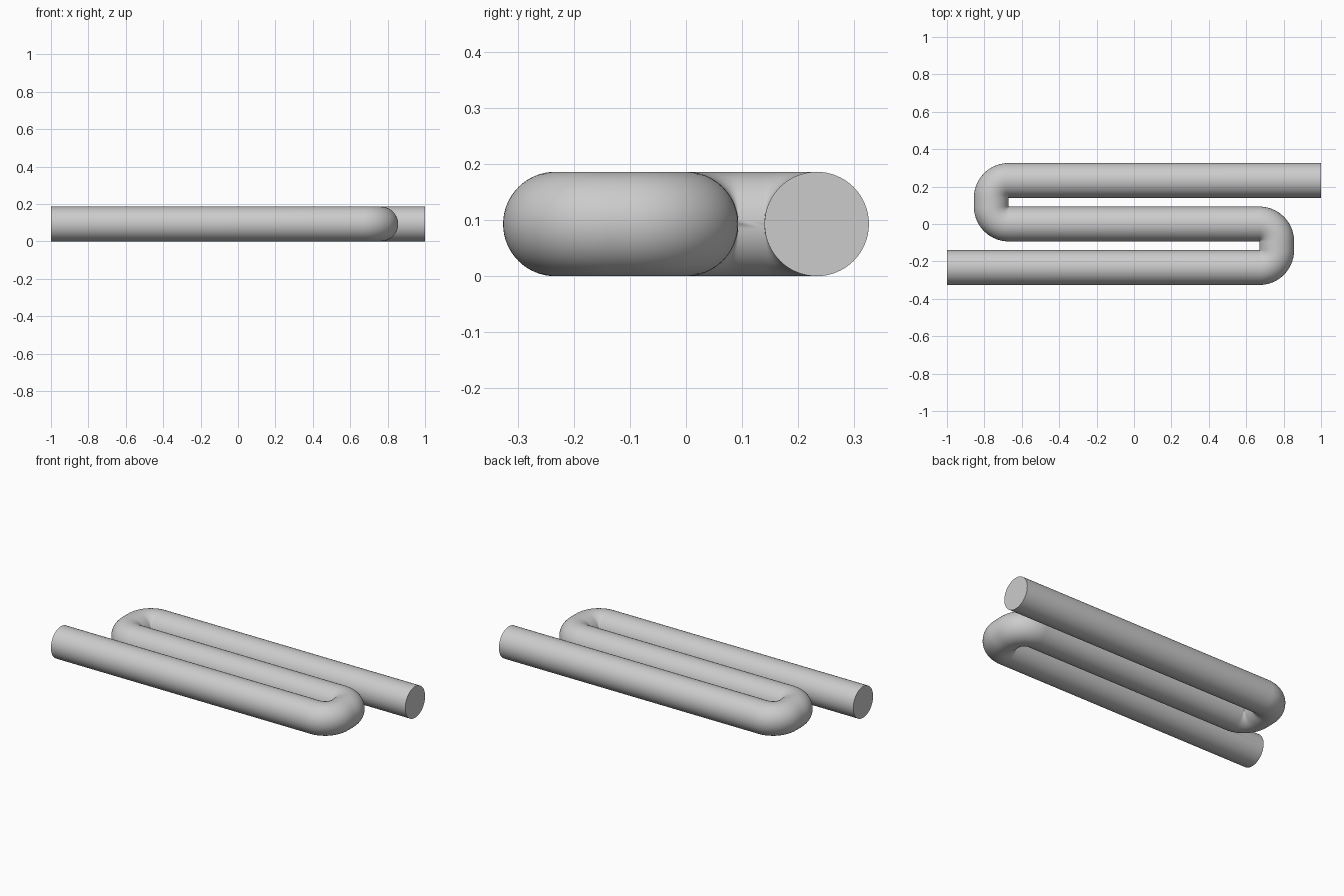
import bpy, bmesh
from math import sin, cos, pi, radians
from mathutils import Vector

if "Cube" in bpy.data.objects:
    bpy.data.objects.remove(bpy.data.objects["Cube"])

RADIUS = 0.093      # tube radius, also the bend radius
PITCH = 0.233       # spacing of the three runs
BEND_X = 0.67       # where the straight runs start to bend
SIDES = 64
STEPS = 20

grey = bpy.data.materials.new("light_grey")
grey.use_nodes = True
colour = (0.6, 0.6, 0.6, 1)
grey.diffuse_color = colour
grey.node_tree.nodes["Principled BSDF"].inputs["Base Color"].default_value = colour


def bend(cx, cy, start, sweep):
    """Quarter bend as (centre, travel direction angle) stations."""
    side = 1 if sweep > 0 else -1
    out = []
    for i in range(STEPS + 1):
        a = start + sweep * i / STEPS
        out.append((Vector((cx + RADIUS * cos(a), cy + RADIUS * sin(a), RADIUS)),
                    a + side * pi / 2))
    return out


# Centre line: front run, right-hand U, middle run, left-hand U, back run
gap = PITCH - RADIUS
path = [(Vector((-1, -PITCH, RADIUS)), 0)]
path += bend(BEND_X, -gap, -pi / 2, pi / 2)
path += bend(BEND_X, -RADIUS, 0, pi / 2)
path += bend(-BEND_X, RADIUS, -pi / 2, -pi / 2)
path += bend(-BEND_X, gap, pi, -pi / 2)
path.append((Vector((1, PITCH, RADIUS)), 0))

# Sweep a circle along the centre line
bm = bmesh.new()
rings = []
for centre, heading in path:
    across = Vector((-sin(heading), cos(heading), 0))
    ring = []
    for k in range(SIDES):
        t = 2 * pi * k / SIDES
        ring.append(bm.verts.new(centre + RADIUS * (across * cos(t) + Vector((0, 0, sin(t))))))
    rings.append(ring)
for a, b in zip(rings, rings[1:]):
    for k in range(SIDES):
        n = (k + 1) % SIDES
        bm.faces.new((a[k], a[n], b[n], b[k]))

# Flat end caps
bm.faces.new(rings[0])
bm.faces.new(rings[-1])
bmesh.ops.remove_doubles(bm, verts=bm.verts, dist=0.00005)
bmesh.ops.recalc_face_normals(bm, faces=bm.faces)

mesh = bpy.data.meshes.new("serpentine_tube")
bm.to_mesh(mesh)
bm.free()
mesh.materials.append(grey)
tube = bpy.data.objects.new("serpentine_tube", mesh)
bpy.context.collection.objects.link(tube)

bpy.ops.object.select_all(action='DESELECT')
tube.select_set(True)
bpy.context.view_layer.objects.active = tube
bpy.ops.object.shade_smooth_by_angle(angle=radians(40))
